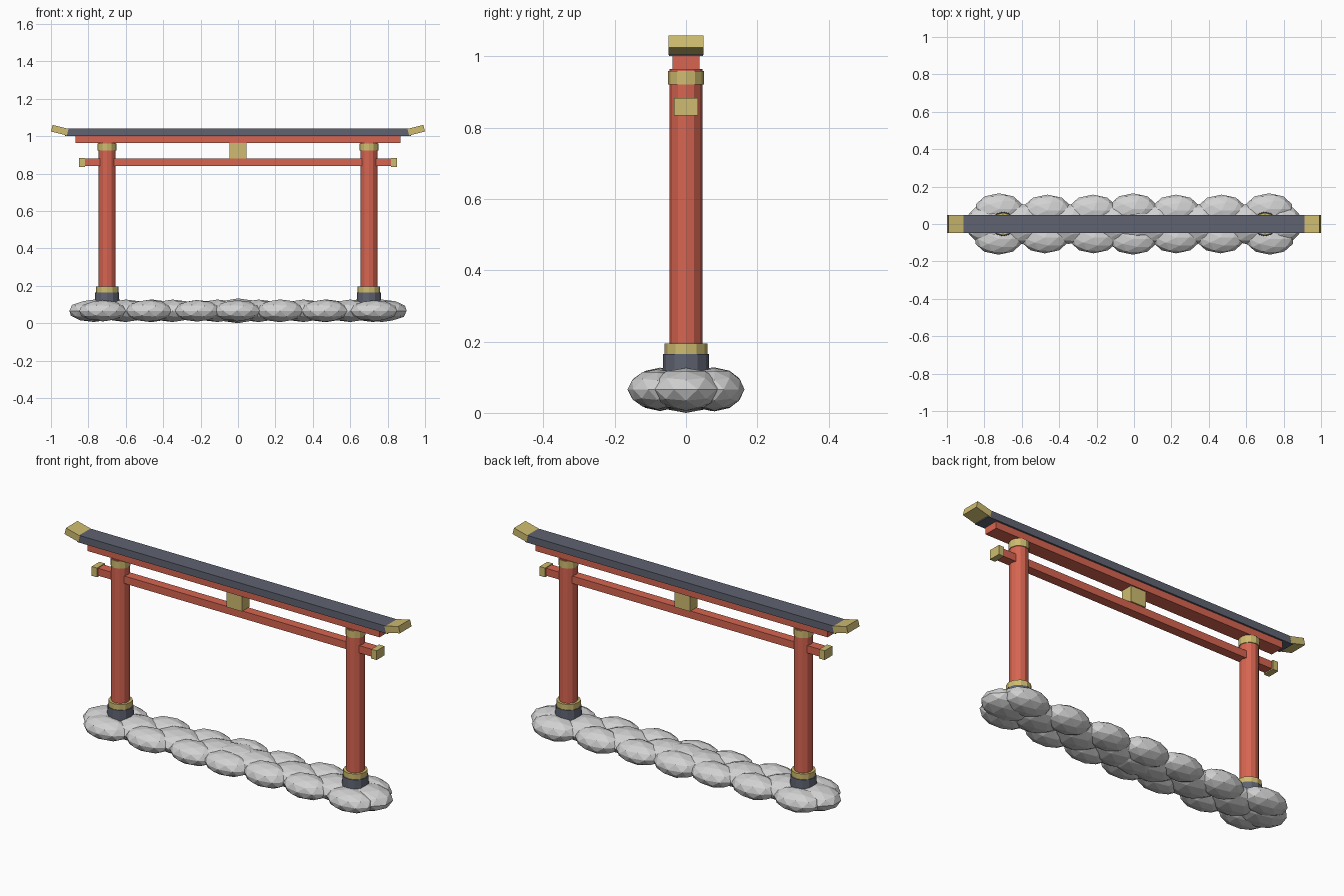
import bpy, math, random
from mathutils import Vector

if "Cube" in bpy.data.objects:
    bpy.data.objects.remove(bpy.data.objects["Cube"])

random.seed(4)


def material(name, rgb):
    m = bpy.data.materials.new(name)
    m.diffuse_color = (*rgb, 1)
    m.use_nodes = True
    m.node_tree.nodes["Principled BSDF"].inputs["Base Color"].default_value = m.diffuse_color
    return m


RED = material("vermilion", (0.68, 0.13, 0.082))
SLATE = material("slate", (0.115, 0.125, 0.165))
GOLD = material("gold", (0.62, 0.50, 0.16))
STONE = material("stone", (0.64, 0.64, 0.64))


def finish(name, mat):
    o = bpy.context.object
    o.name = name
    o.data.materials.append(mat)
    return o


def box(name, mat, center, size, tilt=0):
    bpy.ops.mesh.primitive_cube_add(size=1, location=center, rotation=(0, tilt, 0))
    bpy.context.object.scale = size
    return finish(name, mat)


def drum(name, mat, x, z0, z1, r0, r1=None):
    bpy.ops.mesh.primitive_cone_add(vertices=12, radius1=r0, radius2=r1 or r0,
                                    depth=z1 - z0, location=(x, 0, (z0 + z1) / 2))
    return finish(name, mat)


def rock(x, y, rx, ry, rz):
    bpy.ops.mesh.primitive_ico_sphere_add(subdivisions=2, radius=1, location=(x, y, 0.066))
    bpy.context.object.scale = (rx, ry, rz)
    return finish("base_rock", STONE)


# Pillars with collars, and the gold beam tips, on both sides
for s in (-1, 1):
    x = 0.70 * s
    drum("pillar", RED, x, 0.12, 0.965, 0.046)
    drum("pillar_foot", SLATE, x, 0.07, 0.165, 0.067, 0.064)
    drum("foot_ring", GOLD, x, 0.163, 0.195, 0.060)
    drum("top_ring", GOLD, x, 0.922, 0.960, 0.050)
    box("tie_beam_cap", GOLD, (0.833 * s, 0, 0.859), (0.032, 0.066, 0.050))
    box("roof_tip", GOLD, (0.953 * s, 0, 1.0315), (0.087, 0.098, 0.036),
        -s * math.radians(14))

# Horizontal beams, centre block and roof
box("tie_beam", RED, (0, 0, 0.860), (1.65, 0.050, 0.040))
box("centre_block", GOLD, (0, 0, 0.924), (0.09, 0.064, 0.088))
box("upper_beam", RED, (0, 0, 0.983), (1.74, 0.077, 0.038))
box("roof_beam", SLATE, (0, 0, 1.0205), (1.85, 0.096, 0.039))

# Bed of flattened rocks: outer rows front and back, then a centre row
for x in (-0.72, -0.47, -0.22, 0, 0.22, 0.465, 0.72):
    for s in (-1, 1):
        reach = 0.164 if x == 0 or abs(x) > 0.7 else 0.157
        ry = 0.084
        rock(x + random.uniform(-0.008, 0.008), s * (reach - ry), 0.13, ry,
             random.uniform(0.056, 0.062))
for x in (-0.77, -0.60, -0.35, -0.11, 0, 0.11, 0.35, 0.60, 0.77):
    rock(x, 0, 0.138, 0.107, 0.066 if x == 0 else 0.060)
